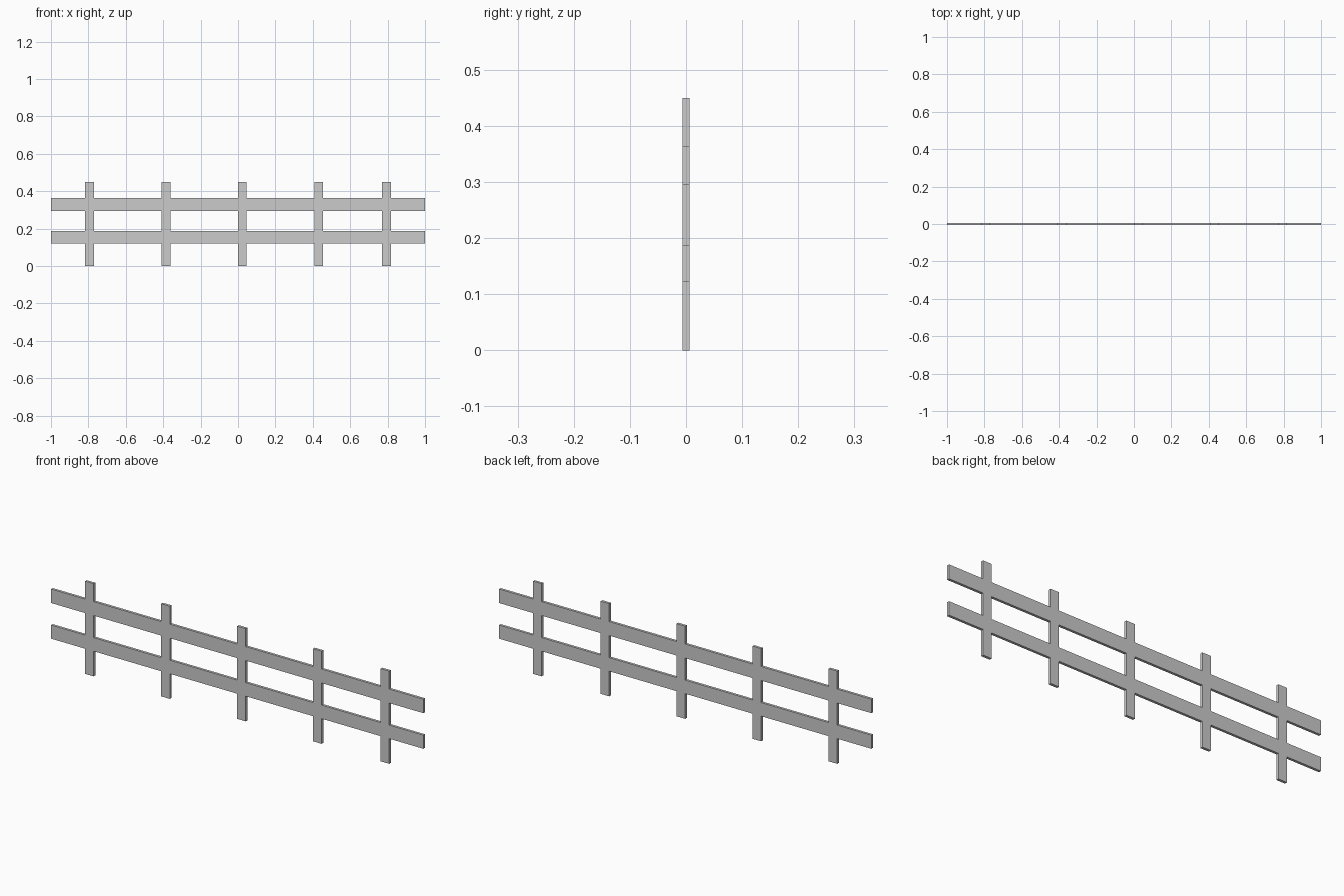
import bpy, bmesh, math

if "Cube" in bpy.data.objects:
    bpy.data.objects.remove(bpy.data.objects["Cube"])

POST_X = [-0.794, -0.385, 0.023, 0.431, 0.794]   # post centres
POST_W = 0.046
RAILS = [(0.122, 0.188), (0.295, 0.363)]         # bottom and top of each rail
HEIGHT = 0.45
DEPTH = 0.0125

# Cut lines of the lattice; odd columns are posts, odd rows are rails
xs = [-1.0] + [x + s * POST_W / 2 for x in POST_X for s in (-1, 1)] + [1.0]
zs = [0.0] + [z for rail in RAILS for z in rail] + [HEIGHT]

# Flat silhouette: keep only cells covered by a post or a rail
bm = bmesh.new()
grid = [[bm.verts.new((x, -DEPTH / 2, z)) for z in zs] for x in xs]
for i in range(len(xs) - 1):
    for j in range(len(zs) - 1):
        if i % 2 or j % 2:
            bm.faces.new((grid[i][j], grid[i + 1][j],
                          grid[i + 1][j + 1], grid[i][j + 1]))
bmesh.ops.delete(bm, geom=[v for v in bm.verts if not v.link_faces], context='VERTS')

# Thicken into one flush, watertight fence
front = bm.faces[:]
ext = bmesh.ops.extrude_face_region(bm, geom=front, use_keep_orig=True)
moved = [g for g in ext["geom"] if isinstance(g, bmesh.types.BMVert)]
bmesh.ops.translate(bm, vec=(0, DEPTH, 0), verts=moved)
bmesh.ops.recalc_face_normals(bm, faces=bm.faces[:])

mesh = bpy.data.meshes.new("fence_posts_and_rails")
bm.to_mesh(mesh)
bm.free()
fence = bpy.data.objects.new("fence_posts_and_rails", mesh)
bpy.context.collection.objects.link(fence)
